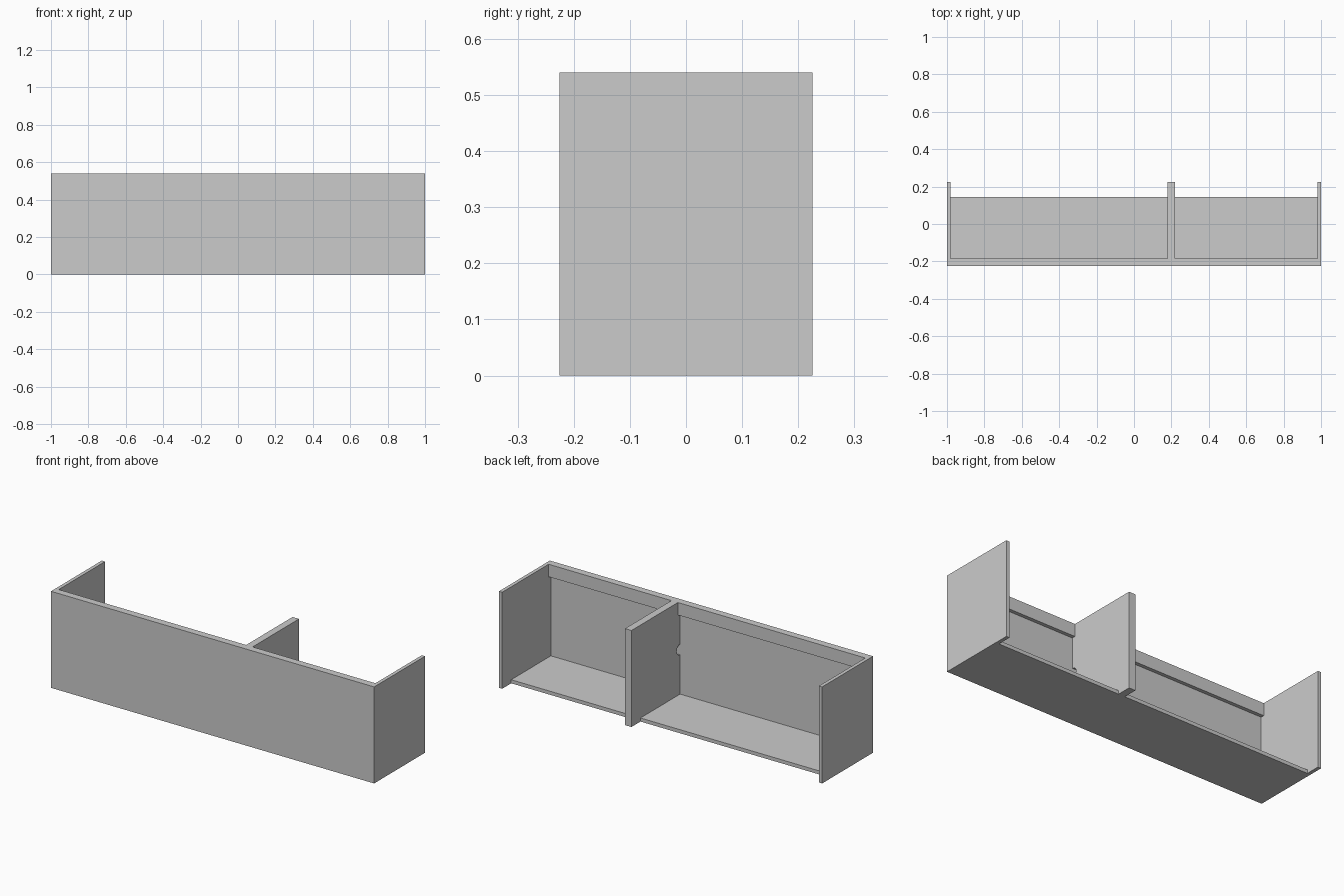
import bpy
import bmesh
from math import pi, sin, cos

if "Cube" in bpy.data.objects:
    bpy.data.objects.remove(bpy.data.objects["Cube"])

T = 0.02               # board thickness
H = 0.54               # overall height
FRONT, BACK = -0.225, 0.225
INNER = FRONT + T      # inside face of the front panel
DIV = (0.18, 0.22)     # divider extent in x


def extrude_x(name, profile, x0, x1):
    """Extrude a (y, z) profile along x."""
    bm = bmesh.new()
    face = bm.faces.new([bm.verts.new((x0, y, z)) for y, z in profile])
    ext = bmesh.ops.extrude_face_region(bm, geom=[face])
    moved = [v for v in ext["geom"] if isinstance(v, bmesh.types.BMVert)]
    bmesh.ops.translate(bm, verts=moved, vec=(x1 - x0, 0, 0))
    bmesh.ops.recalc_face_normals(bm, faces=bm.faces)
    mesh = bpy.data.meshes.new(name)
    bm.to_mesh(mesh)
    bm.free()
    obj = bpy.data.objects.new(name, mesh)
    bpy.context.collection.objects.link(obj)
    return obj


def board(name, x, y, z):
    """Box from (min, max) pairs."""
    return extrude_x(name, [(y[0], z[0]), (y[1], z[0]), (y[1], z[1]), (y[0], z[1])], *x)


# Front panel and the two end panels
board("front_panel", (-1, 1), (FRONT, INNER), (0, H))
board("left_end_panel", (-1, -1 + T), (INNER, BACK), (0, H))
board("right_end_panel", (1 - T, 1), (INNER, BACK), (0, H))

# Bottom board and top rail in each bay
for side, x in (("left", (-1 + T, DIV[0])), ("right", (DIV[1], 1 - T))):
    board(side + "_bottom_board", x, (INNER, 0.145), (0, T))
    board(side + "_top_rail", x, (INNER, INNER + T), (H - 0.07, H))

# Divider with a half-round cable notch against the front panel
R, STEPS = 0.03, 16
notch = [(INNER + R * sin(pi * i / STEPS), H / 2 + R * cos(pi * i / STEPS))
         for i in range(STEPS + 1)]
extrude_x("divider", [(INNER, 0), (BACK, 0), (BACK, H), (INNER, H)] + notch, *DIV)
